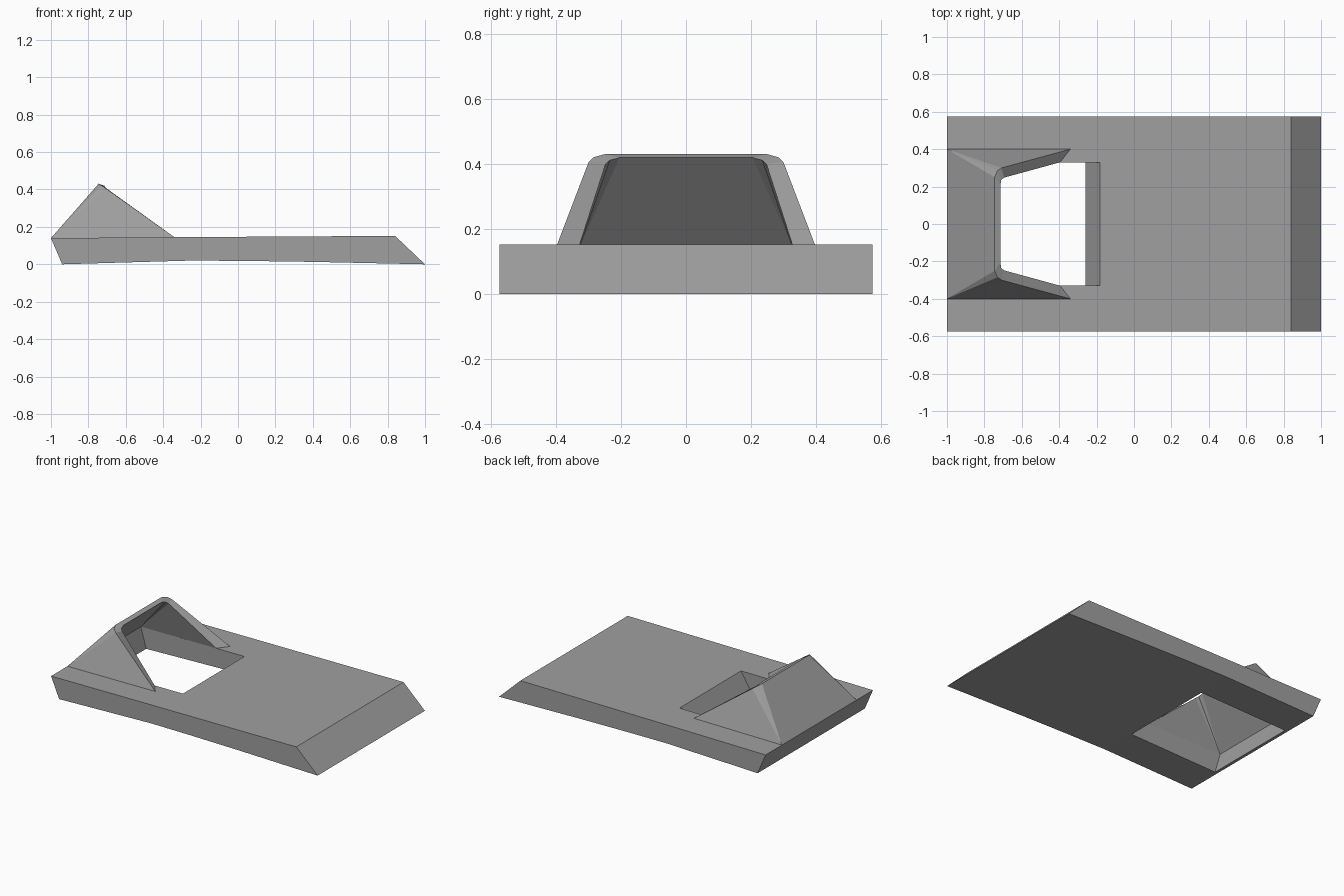
import bpy, bmesh

if "Cube" in bpy.data.objects:
    bpy.data.objects.remove(bpy.data.objects["Cube"])

grey = bpy.data.materials.new("plain grey")
grey.diffuse_color = (0.35, 0.35, 0.35, 1)
grey.use_nodes = True
grey.node_tree.nodes["Principled BSDF"].inputs["Base Color"].default_value = grey.diffuse_color


def make_object(name, bm):
    bmesh.ops.remove_doubles(bm, verts=bm.verts, dist=1e-5)
    bmesh.ops.recalc_face_normals(bm, faces=bm.faces)
    mesh = bpy.data.meshes.new(name)
    bm.to_mesh(mesh)
    bm.free()
    mesh.materials.append(grey)
    obj = bpy.data.objects.new(name, mesh)
    bpy.context.collection.objects.link(obj)
    return obj


def extrude_profile(name, profile, half_width):
    """Extrude an xz profile symmetrically along y."""
    bm = bmesh.new()
    rings = [[bm.verts.new((x, s * half_width, z)) for x, z in profile] for s in (-1, 1)]
    for ring in rings:
        bm.faces.new(ring)
    n = len(profile)
    for i in range(n):
        j = (i + 1) % n
        bm.faces.new((rings[0][i], rings[0][j], rings[1][j], rings[1][i]))
    return make_object(name, bm)


# Wedge-ended base plate with a slightly arched underside
plate = extrude_profile("base_plate", [
    (-0.94, 0), (-0.6, 0.01), (-0.25, 0.02), (0.05, 0.018), (0.4, 0.013), (1, 0),
    (0.84, 0.152), (-0.35, 0.145), (-1, 0.14)], 0.575)

# Slanted rectangular opening through the plate
cutter = extrude_profile("opening_cutter", [
    (-0.891, -0.1), (-0.33, -0.1), (-0.12, 0.25), (-0.96, 0.25), (-0.96, 0.14)], 0.33)
cutter.hide_render = True
cut = plate.modifiers.new("opening", 'BOOLEAN')
cut.object = cutter
cut.operation = 'DIFFERENCE'
cut.solver = 'EXACT'
bpy.context.view_layer.objects.active = plate
bpy.ops.object.modifier_apply(modifier=cut.name)
bpy.data.objects.remove(cutter)

# Hollow hood: outer and inner skins fan from the rear corners to the mouth arch
outer = [(-0.34, 0.40, 0.145), (-0.708, 0.30, 0.407), (-0.73, 0.285, 0.421), (-0.745, 0.25, 0.431)]
inner = [(-0.395, 0.33, 0.145), (-0.695, 0.248, 0.40), (-0.71, 0.235, 0.412), (-0.715, 0.205, 0.42)]
outer_corner, inner_corner = (-1, 0.40, 0.14), (-0.96, 0.33, 0.14)


def mirror(p):
    return (p[0], -p[1], p[2])


bm = bmesh.new()


def face(*pts):
    bm.faces.new([bm.verts.new(p) for p in pts])


for arch, corner in ((outer, outer_corner), (inner, inner_corner)):
    for a, b in zip(arch, arch[1:]):
        face(a, b, corner)
        face(mirror(a), mirror(b), mirror(corner))
    face(arch[-1], mirror(arch[-1]), mirror(corner), corner)

# Rim of the mouth and the hidden foot of the hood
full_outer = [outer_corner] + outer + [mirror(p) for p in reversed(outer)] + [mirror(outer_corner)]
full_inner = [inner_corner] + inner + [mirror(p) for p in reversed(inner)] + [mirror(inner_corner)]
n = len(full_outer)
for i in range(n):
    j = (i + 1) % n
    face(full_outer[i], full_outer[j], full_inner[j], full_inner[i])
make_object("hood", bm)
